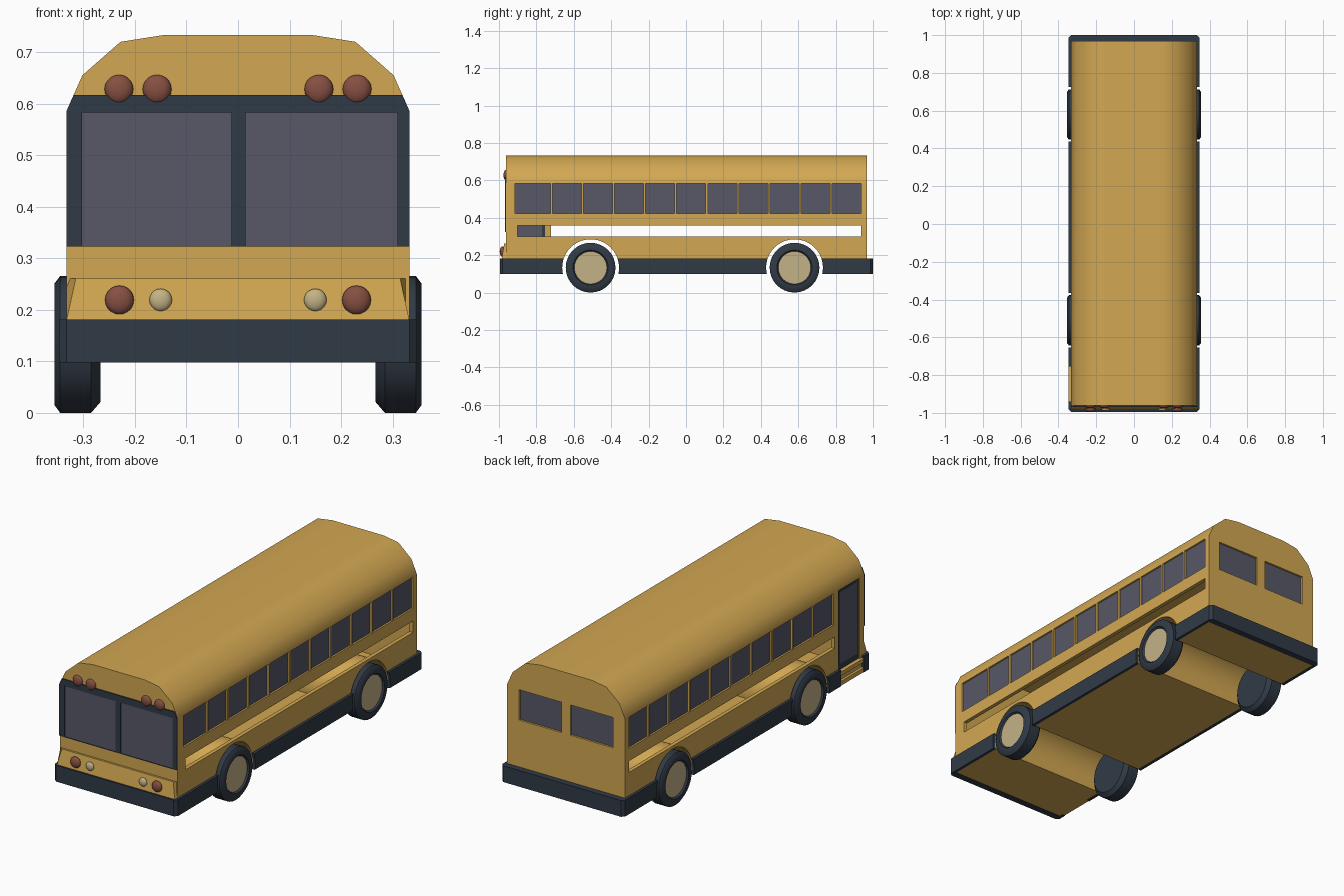
import bpy, bmesh, math
from mathutils import Matrix

cube = bpy.data.objects.get("Cube")
if cube:
    bpy.data.objects.remove(cube, do_unlink=True)


def material(name, rgb):
    m = bpy.data.materials.new(name)
    m.use_nodes = True
    m.diffuse_color = (*rgb, 1)
    m.node_tree.nodes["Principled BSDF"].inputs["Base Color"].default_value = (*rgb, 1)
    return m


YELLOW = material("bus yellow", (0.65, 0.39, 0.085))
NAVY = material("dark navy", (0.03, 0.042, 0.06))
GLASS = material("grey glass", (0.095, 0.098, 0.135))
CREAM = material("cream", (0.55, 0.45, 0.24))
RED = material("lamp red", (0.24, 0.08, 0.055))


def finish(name, bm, mat, smooth=None):
    bmesh.ops.recalc_face_normals(bm, faces=bm.faces)
    mesh = bpy.data.meshes.new(name)
    bm.to_mesh(mesh)
    bm.free()
    ob = bpy.data.objects.new(name, mesh)
    bpy.context.collection.objects.link(ob)
    if mat:
        mesh.materials.append(mat)
    if smooth:
        smooth_shade(ob, smooth)
    return ob


def activate(ob):
    bpy.ops.object.select_all(action="DESELECT")
    ob.select_set(True)
    bpy.context.view_layer.objects.active = ob


def smooth_shade(ob, degrees):
    activate(ob)
    bpy.ops.object.shade_smooth_by_angle(angle=math.radians(degrees))


def add_box(bm, x, y, z):
    size = [b - a for a, b in (x, y, z)]
    mid = [(a + b) / 2 for a, b in (x, y, z)]
    bmesh.ops.create_cube(bm, size=1, matrix=Matrix.Translation(mid) @ Matrix.Diagonal((*size, 1)))


def box(name, x, y, z, mat):
    bm = bmesh.new()
    add_box(bm, x, y, z)
    return finish(name, bm, mat)


def extrude(bm, points, move):
    face = bm.faces.new([bm.verts.new(p) for p in points])
    new = bmesh.ops.extrude_face_region(bm, geom=[face])["geom"]
    bmesh.ops.translate(bm, vec=move, verts=[v for v in new if isinstance(v, bmesh.types.BMVert)])


def add_cylinder(bm, x0, x1, y, z, r, segments):
    bmesh.ops.create_cone(bm, cap_ends=True, segments=segments, radius1=r, radius2=r, depth=x1 - x0,
                          matrix=Matrix.Translation(((x0 + x1) / 2, y, z)) @ Matrix.Rotation(math.pi / 2, 4, "Y"))


def cut(ob, bm):
    cutter = finish("cutter", bm, None)
    cutter.hide_render = True
    mod = ob.modifiers.new("cut", "BOOLEAN")
    mod.operation, mod.solver, mod.object = "DIFFERENCE", "EXACT", cutter
    activate(ob)
    bpy.ops.object.modifier_apply(modifier=mod.name)
    bpy.data.objects.remove(cutter, do_unlink=True)


WHEELS = (-0.51, 0.58)
WHEEL_Z, ARCH_R = 0.133, 0.152
FRONT, REAR = -0.962, 0.968
DOOR = (-0.925, -0.755)
PROFILE = [(0.333, 0.1), (0.333, 0.585), (0.302, 0.655), (0.228, 0.72), (0.145, 0.733)]


def body_solid(bm, inset):
    s = 1 - inset / 0.333
    right = [(x * s, FRONT + inset, 0.4 + (z - 0.4) * s) for x, z in PROFILE]
    left = [(-x, y, z) for x, y, z in reversed(right)]
    extrude(bm, right + left, (0, REAR - FRONT - 2 * inset, 0))


def add_wheel_cutters(bm):
    for y in WHEELS:
        add_cylinder(bm, -0.5, 0.5, y, WHEEL_Z, ARCH_R, 40)


# Hollow body shell
bm = bmesh.new()
body_solid(bm, 0)
body = finish("body", bm, YELLOW)
bm = bmesh.new()
body_solid(bm, 0.02)
cut(body, bm)

# Openings: side windows, open side slots, doorway, rear windows, wheel arches
bm = bmesh.new()
add_wheel_cutters(bm)
WINDOW_Z = (0.422, 0.582)
for side in (1, -1):
    wall = (0.28, 0.4) if side > 0 else (-0.4, -0.28)
    for i in range(10):
        y = -0.714 + i * 0.1661
        add_box(bm, wall, (y, y + 0.155), WINDOW_Z)
    if side > 0:
        add_box(bm, wall, (-0.914, -0.724), WINDOW_Z)
        add_box(bm, wall, (-0.9, 0.936), (0.3, 0.358))
    else:
        add_box(bm, wall, DOOR, (0.14, 0.583))
        add_box(bm, wall, (-0.722, 0.936), (0.3, 0.358))
    add_box(bm, tuple(sorted((side * 0.025, side * 0.265))), (0.93, 1.1), (0.42, 0.575))
cut(body, bm)
smooth_shade(body, 45)
activate(body)
mod = body.modifiers.new("weighted", "WEIGHTED_NORMAL")
mod.keep_sharp = True
bpy.ops.object.modifier_apply(modifier=mod.name)

# Glass strips set inside the walls
box("left_window_glass", (0.319, 0.324), (-0.93, 0.945), (0.41, 0.584), GLASS)
box("right_window_glass", (-0.324, -0.319), (-0.73, 0.945), (0.41, 0.584), GLASS)
box("rear_window_glass", (-0.28, 0.28), (0.953, 0.958), (0.41, 0.584), GLASS)

# Passenger door and steps
box("door_frame", (-0.326, -0.32), DOOR, (0.14, 0.583), NAVY)
box("door_glass", (-0.328, -0.318), (DOOR[0] + 0.015, DOOR[1] - 0.015), (0.2, 0.568), GLASS)
for name, z in (("door_step_lower", (0.1, 0.122)), ("door_step_upper", (0.15, 0.17))):
    box(name, (-0.346, -0.315), (-0.94, -0.755), z, YELLOW)

# Dark skirt and bumpers around the base
bm = bmesh.new()
w, c = 0.347, 0.014
corners = [(w, -0.994 + c), (w, 1 - c), (w - c, 1)]
corners = [(w - c, -0.994)] + corners
ring = corners + [(-x, y) for x, y in reversed(corners)]
extrude(bm, [(x, y, 0.098) for x, y in ring], (0, 0, 0.083))
skirt = finish("skirt_and_bumpers", bm, NAVY)
bm = bmesh.new()
add_box(bm, (-0.332, 0.332), (FRONT + 0.002, REAR - 0.002), (0, 0.3))
cut(skirt, bm)
bm = bmesh.new()
add_wheel_cutters(bm)
add_box(bm, (-0.5, -0.3), (-0.94, -0.755), (0, 0.3))
cut(skirt, bm)

# Wheel housings running across the floor
start = math.asin((0.1 - WHEEL_Z) / ARCH_R)
for name, y in zip(("front_wheel_housing", "rear_wheel_housing"), WHEELS):
    bm = bmesh.new()
    rows = []
    for i in range(25):
        a = start + (math.pi - 2 * start) * i / 24
        p = (y + ARCH_R * math.cos(a), WHEEL_Z + ARCH_R * math.sin(a))
        rows.append([bm.verts.new((x, *p)) for x in (-0.33, 0.33)])
    for a, b in zip(rows, rows[1:]):
        bm.faces.new((a[0], a[1], b[1], b[0]))
    finish(name, bm, YELLOW, 40)

# Wheels: lathed tyre with a recessed hub
TYRE = [(0.345, 0.086), (0.356, 0.094), (0.356, 0.118), (0.345, 0.133),
        (0.285, 0.133), (0.267, 0.112), (0.267, 0)]
for end, y in zip(("front", "rear"), WHEELS):
    for side, label in ((1, "left"), (-1, "right")):
        bm = bmesh.new()
        vs = [bm.verts.new((side * x, y, WHEEL_Z + r)) for x, r in TYRE]
        edges = [bm.edges.new(pair) for pair in zip(vs, vs[1:])]
        bmesh.ops.spin(bm, geom=vs + edges, cent=(0, y, WHEEL_Z), axis=(1, 0, 0),
                       angle=math.tau, steps=32)
        bmesh.ops.remove_doubles(bm, verts=bm.verts, dist=0.0005)
        finish(f"{end}_{label}_tyre", bm, NAVY, 40)
        bm = bmesh.new()
        add_cylinder(bm, *sorted((side * 0.33, side * 0.348)), y, WHEEL_Z, 0.087, 32)
        finish(f"{end}_{label}_hub", bm, CREAM, 40)

# Sloped nose panel, narrower and further back at the top
bm = bmesh.new()
add_box(bm, (-0.333, 0.333), (-0.986, -0.955), (0.178, 0.261))
for v in bm.verts:
    if v.co.z > 0.2 and v.co.y < -0.97:
        v.co.y = -0.972
        v.co.x *= 0.945
finish("nose_panel", bm, YELLOW)

# Windscreen surround and two panes
bm = bmesh.new()
outline = [(0.333, 0.323), (0.333, 0.585), (0.319, 0.617)]
outline += [(-x, z) for x, z in reversed(outline)]
extrude(bm, [(x, FRONT - 0.006, z) for x, z in outline], (0, 0.007, 0))
surround = finish("windscreen_surround", bm, NAVY)
bm = bmesh.new()
for x in ((-0.303, -0.013), (0.015, 0.309)):
    add_box(bm, x, (-1.1, FRONT - 0.002), (0.324, 0.583))
cut(surround, bm)
for label, x in (("right", (-0.303, -0.013)), ("left", (0.015, 0.309))):
    box(f"{label}_windscreen", x, (FRONT - 0.003, FRONT), (0.324, 0.583), GLASS)


# Flattened round lamps
def lamp(name, x, y, z, r, mat):
    bm = bmesh.new()
    bmesh.ops.create_uvsphere(bm, u_segments=12, v_segments=10, radius=r,
                              matrix=Matrix.Translation((x, y, z)) @ Matrix.Diagonal((1, 0.5, 1, 1)))
    finish(name, bm, mat, 60)


for side, label in ((1, "left"), (-1, "right")):
    lamp(f"{label}_outer_roof_lamp", side * 0.231, FRONT, 0.628, 0.028, RED)
    lamp(f"{label}_inner_roof_lamp", side * 0.157, FRONT, 0.628, 0.028, RED)
    lamp(f"{label}_signal_lamp", side * 0.23, -0.982, 0.219, 0.028, RED)
    lamp(f"{label}_headlamp", side * 0.15, -0.98, 0.219, 0.022, CREAM)
